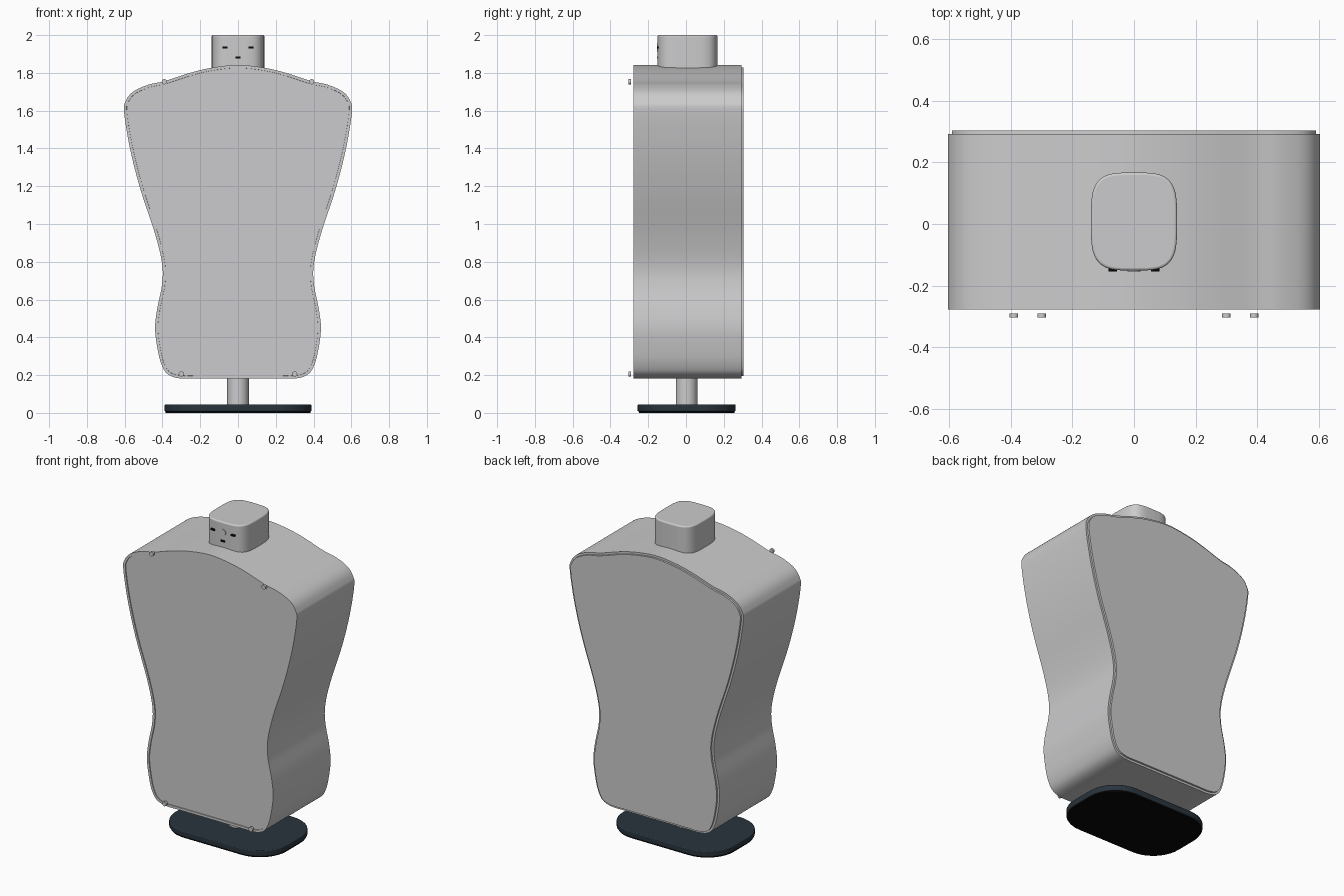
import bpy, bmesh, math
from mathutils import Vector

if "Cube" in bpy.data.objects:
    bpy.data.objects.remove(bpy.data.objects["Cube"], do_unlink=True)


def material(name, rgb):
    m = bpy.data.materials.new(name)
    m.use_nodes = True
    m.diffuse_color = (*rgb, 1)
    m.node_tree.nodes["Principled BSDF"].inputs["Base Color"].default_value = (*rgb, 1)
    return m


GREY = material("light grey", (0.60, 0.60, 0.61))
SLATE = material("dark slate", (0.022, 0.034, 0.046))
BLACK = material("black", (0.002, 0.002, 0.002))


def finish(bm, name, mat, bevel=0):
    bmesh.ops.recalc_face_normals(bm, faces=bm.faces)
    mesh = bpy.data.meshes.new(name)
    bm.to_mesh(mesh)
    bm.free()
    mesh.materials.append(mat)
    ob = bpy.data.objects.new(name, mesh)
    bpy.context.collection.objects.link(ob)
    if bevel:
        mod = ob.modifiers.new("soft edge", "BEVEL")
        mod.width, mod.segments = bevel, 3
        mod.limit_method, mod.angle_limit = "ANGLE", math.radians(50)
    bpy.ops.object.select_all(action="DESELECT")
    ob.select_set(True)
    bpy.context.view_layer.objects.active = ob
    bpy.ops.object.shade_smooth_by_angle(angle=math.radians(35))
    return ob


def prism(points, start, depth):
    """Extrude a closed loop of points; returns bmesh, start cap, end cap."""
    bm = bmesh.new()
    first = bm.faces.new([bm.verts.new(Vector(p) + start) for p in points])
    ext = bmesh.ops.extrude_face_region(bm, geom=[first], use_keep_orig=True)["geom"]
    last = next(f for f in ext if isinstance(f, bmesh.types.BMFace))
    bmesh.ops.translate(bm, verts=last.verts, vec=depth)
    bmesh.ops.recalc_face_normals(bm, faces=bm.faces)
    return bm, first, last


def superellipse(rx, ry, power, n=64):
    pts = []
    for i in range(n):
        c, s = math.cos(math.tau * i / n), math.sin(math.tau * i / n)
        pts.append((math.copysign(abs(c) ** (2 / power), c) * rx,
                    math.copysign(abs(s) ** (2 / power), s) * ry, 0))
    return pts


def rounded_rect(hx, hy, r, n=10):
    pts = []
    for q, (sx, sy) in enumerate([(1, 1), (-1, 1), (-1, -1), (1, -1)]):
        for i in range(n + 1):
            a = math.pi / 2 * (q + i / n)
            pts.append((sx * (hx - r) + r * math.cos(a), sy * (hy - r) + r * math.sin(a), 0))
    return pts


def smooth_loop(ctrl, steps=6):
    """Closed Catmull-Rom curve through the control points."""
    n, out = len(ctrl), []
    for i in range(n):
        a, b, c, d = (Vector(ctrl[(i + k) % n]) for k in (-1, 0, 1, 2))
        for j in range(steps):
            t = j / steps
            out.append(0.5 * (2 * b + (c - a) * t + (2 * a - 5 * b + 4 * c - d) * t * t
                              + (3 * b - a - 3 * c + d) * t ** 3))
    return out


# Torso: half silhouette, mirrored
half = [(0.14, 1.827), (0.254, 1.80), (0.386, 1.757), (0.476, 1.737), (0.556, 1.70),
        (0.595, 1.65), (0.603, 1.59), (0.571, 1.396), (0.517, 1.185), (0.439, 0.947),
        (0.402, 0.79), (0.402, 0.68), (0.428, 0.55), (0.439, 0.444), (0.424, 0.328),
        (0.404, 0.254), (0.372, 0.205), (0.31, 0.183), (0.2, 0.182)]
right = [(x, 0, z) for x, z in half]
left = [(-x, 0, z) for x, z in reversed(half)]
outline = smooth_loop([(0, 0, 1.842)] + right + [(0, 0, 0.182)] + left)
bm, front, back = prism(outline, Vector((0, -0.278, 0)), Vector((0, 0.571, 0)))
# recessed front panel, raised back panel
for face, margin, shift in ((front, 0.015, 0.005), (back, 0.013, 0.011)):
    bmesh.ops.inset_region(bm, faces=[face], thickness=margin, use_even_offset=True)
    bmesh.ops.inset_region(bm, faces=[face], thickness=0.0005, use_even_offset=True)
    bmesh.ops.translate(bm, verts=face.verts, vec=(0, shift, 0))
finish(bm, "torso", GREY)

# Neck block and stand
bm, _, _ = prism(superellipse(0.14, 0.159, 3.7), Vector((0, 0.008, 1.79)), Vector((0, 0, 0.21)))
finish(bm, "neck", GREY, 0.008)
bm, _, _ = prism(superellipse(0.057, 0.057, 2, 40), Vector((0, 0.003, 0.03)), Vector((0, 0, 0.16)))
finish(bm, "post", GREY)
bm, _, _ = prism(rounded_rect(0.39, 0.26, 0.19), Vector((0, 0.003, 0.008)), Vector((0, 0, 0.036)))
finish(bm, "base_plate", SLATE, 0.005)
bm, _, _ = prism(rounded_rect(0.383, 0.253, 0.183), Vector((0, 0.003, 0)), Vector((0, 0, 0.012)))
finish(bm, "base_pad", BLACK)


def disc(name, x, y, z, r, depth):
    pts = [(px, 0, pz) for px, pz, _ in superellipse(r, r, 2, 20)]
    bm, _, _ = prism(pts, Vector((x, y, z)), Vector((0, depth, 0)))
    finish(bm, name, GREY)


# Pins standing off the front
for side, s in (("left", 1), ("right", -1)):
    disc("upper_pin_" + side, s * 0.39, -0.304, 1.753, 0.014, 0.014)
    disc("lower_pin_" + side, s * 0.30, -0.304, 0.206, 0.014, 0.014)

# Button and slots on the neck
disc("neck_button", 0, -0.154, 1.935, 0.021, 0.02)
for name, x, z in (("left_slot", 0.069, 1.935), ("right_slot", -0.069, 1.935), ("lower_slot", 0, 1.881)):
    pts = [(px, 0, pz) for px, pz, _ in rounded_rect(0.014, 0.006, 0.002, 2)]
    bm, _, _ = prism(pts, Vector((x, -0.154, z)), Vector((0, 0.0095, 0)))
    finish(bm, name, BLACK)
